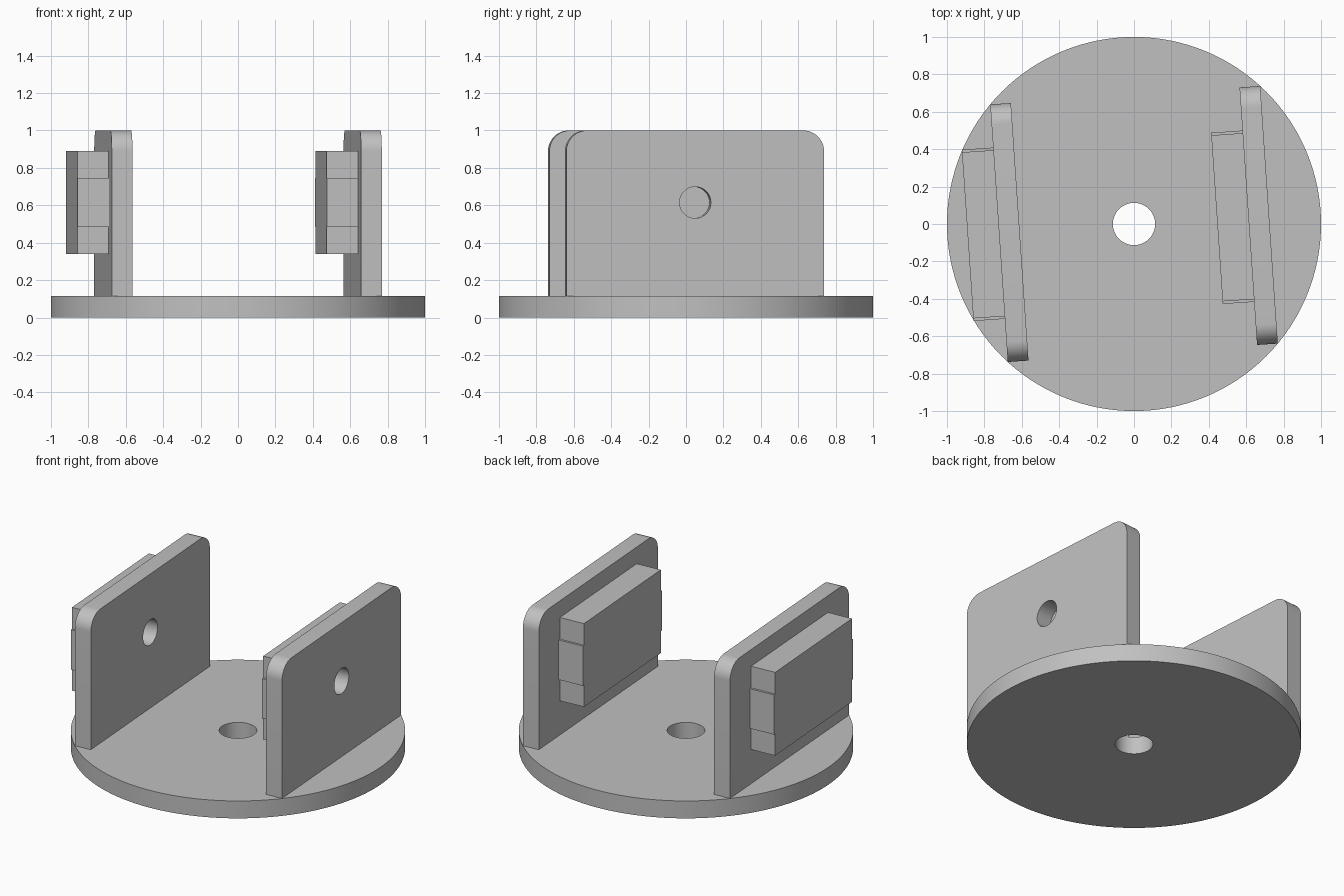
import bpy, bmesh
from math import sin, cos, pi, radians
from mathutils import Matrix

cube = bpy.data.objects.get("Cube")
if cube:
    bpy.data.objects.remove(cube, do_unlink=True)

GREY = (0.53, 0.53, 0.53, 1)
grey = bpy.data.materials.new("plain grey")
grey.use_nodes = True
grey.diffuse_color = GREY
grey.node_tree.nodes["Principled BSDF"].inputs["Base Color"].default_value = GREY

TURN = Matrix.Rotation(radians(3.9), 4, "Z")   # the whole fixture is turned on the base
SIDEWAYS = Matrix(((0, 0, 1, 0), (1, 0, 0, 0), (0, 1, 0, 0), (0, 0, 0, 1)))  # profile in y-z
BASE_TOP, HALF = 0.115, 0.69


def arc(cx, cy, r, start, end, steps):
    angles = [radians(start + (end - start) * i / steps) for i in range(steps + 1)]
    return [(cx + r * cos(a), cy + r * sin(a)) for a in angles]


def circle(cx, cy, r, steps):
    return arc(cx, cy, r, 0, 360, steps)[:-1]


def prism(name, loops, depth, matrix):
    """Fill an outline (with optional hole loops) and extrude it."""
    bm = bmesh.new()
    edges = []
    for loop in loops:
        verts = [bm.verts.new((u, v, 0)) for u, v in loop]
        edges += [bm.edges.new((a, b)) for a, b in zip(verts, verts[1:] + verts[:1])]
    bmesh.ops.triangle_fill(bm, edges=edges, use_beauty=True)
    ext = bmesh.ops.extrude_face_region(bm, geom=bm.faces[:], use_keep_orig=True)
    moved = [g for g in ext["geom"] if isinstance(g, bmesh.types.BMVert)]
    bmesh.ops.translate(bm, verts=moved, vec=(0, 0, depth))
    bmesh.ops.transform(bm, matrix=matrix, verts=bm.verts[:])
    bmesh.ops.recalc_face_normals(bm, faces=bm.faces[:])
    mesh = bpy.data.meshes.new(name)
    bm.to_mesh(mesh)
    bm.free()
    mesh.materials.append(grey)
    obj = bpy.data.objects.new(name, mesh)
    bpy.context.collection.objects.link(obj)
    bpy.ops.object.select_all(action="DESELECT")
    obj.select_set(True)
    bpy.context.view_layer.objects.active = obj
    bpy.ops.object.shade_smooth_by_angle(angle=radians(30))
    return obj


# Round base with a central hole
prism("base_disc", [circle(0, 0, 1, 128), circle(0, 0, 0.113, 48)], BASE_TOP, Matrix())

# Upright plate outline: rounded top corners and a round hole
R = 0.11
plate = [(-HALF, BASE_TOP), (HALF, BASE_TOP)]
plate += arc(HALF - R, 1 - R, R, 0, 90, 12) + arc(R - HALF, 1 - R, R, 90, 180, 12)
hole = circle(0, 0.615, 0.084, 48)

# Block outline: the middle band stands slightly proud at both ends
half_block = [(0.445, 0.34), (0.445, 0.485), (0.459, 0.485),
              (0.459, 0.747), (0.445, 0.747), (0.445, 0.89)]
block = half_block + [(-y, z) for y, z in reversed(half_block)]

THICK, BLOCK_THICK = 0.111, 0.168
for side, centre in (("right", -0.668), ("left", 0.668)):
    face = centre - THICK / 2
    prism(side + "_upright_plate", [plate, hole], THICK,
          TURN @ Matrix.Translation((face, 0, 0)) @ SIDEWAYS)
    prism(side + "_block", [block], BLOCK_THICK,
          TURN @ Matrix.Translation((face - BLOCK_THICK, 0, 0)) @ SIDEWAYS)
